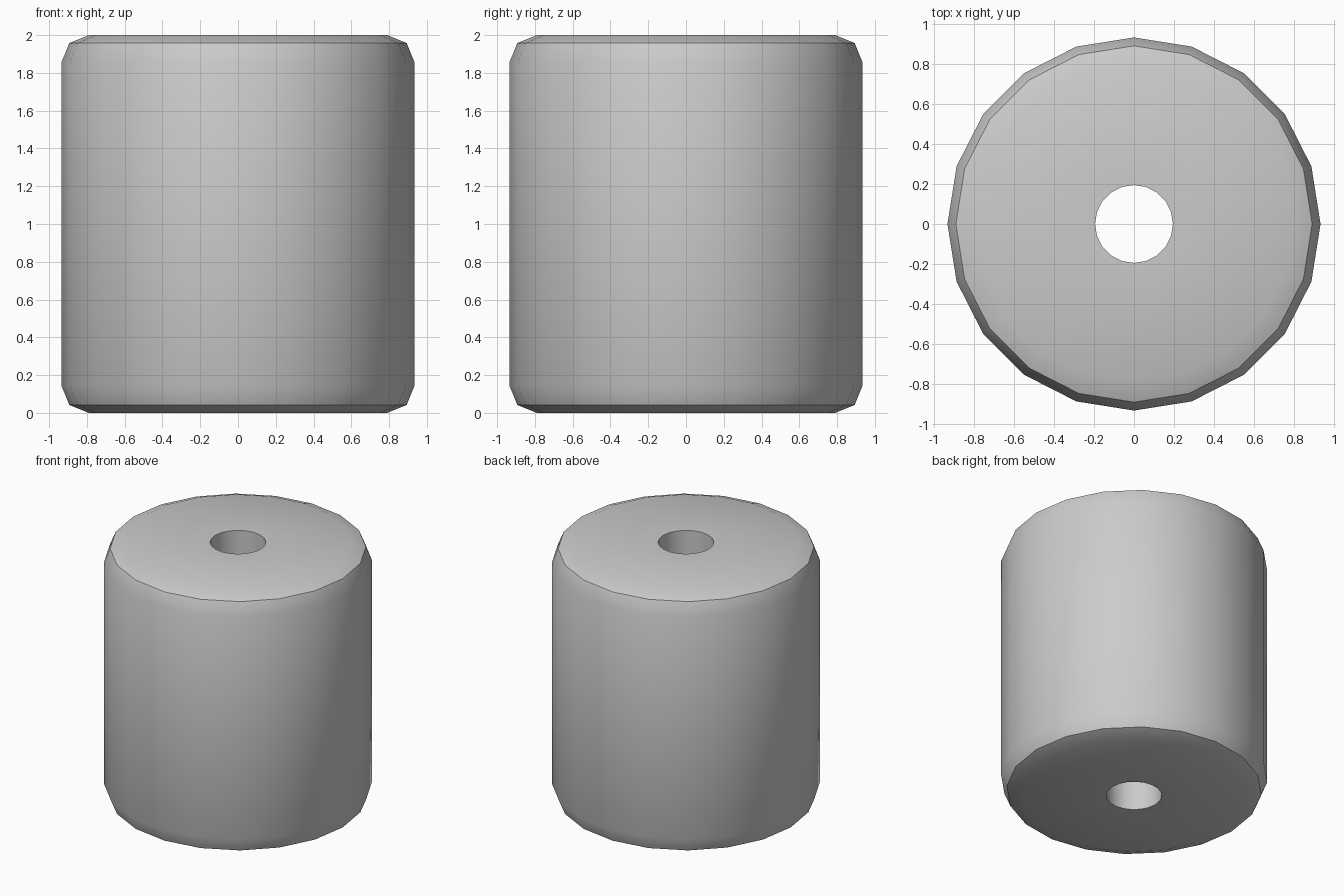
import bpy, bmesh
from math import cos, sin, tau

if "Cube" in bpy.data.objects:
    bpy.data.objects.remove(bpy.data.objects["Cube"])

SIDES = 20
# Closed cross-section (radius, z): bore wall, rounded top rim, outer wall, rounded bottom rim
half = [(0.195, 2.0), (0.79, 2.0), (0.893, 1.958), (0.935, 1.855)]
profile = half + [(r, 2.0 - z) for r, z in reversed(half)]

# Lathe the cross-section around z
bm = bmesh.new()
rings = [[bm.verts.new((r * cos(tau * i / SIDES), r * sin(tau * i / SIDES), z))
          for i in range(SIDES)] for r, z in profile]
for k, a in enumerate(rings):
    b = rings[(k + 1) % len(rings)]
    for i in range(SIDES):
        j = (i + 1) % SIDES
        bm.faces.new((a[i], b[i], b[j], a[j]))
bmesh.ops.recalc_face_normals(bm, faces=bm.faces)
mesh = bpy.data.meshes.new("bored_cylinder")
bm.to_mesh(mesh)
bm.free()

obj = bpy.data.objects.new("bored_cylinder", mesh)
bpy.context.collection.objects.link(obj)

# Smooth walls, sharp rim and bore edges
bpy.context.view_layer.objects.active = obj
obj.select_set(True)
bpy.ops.object.shade_smooth_by_angle(angle=tau / 12)
